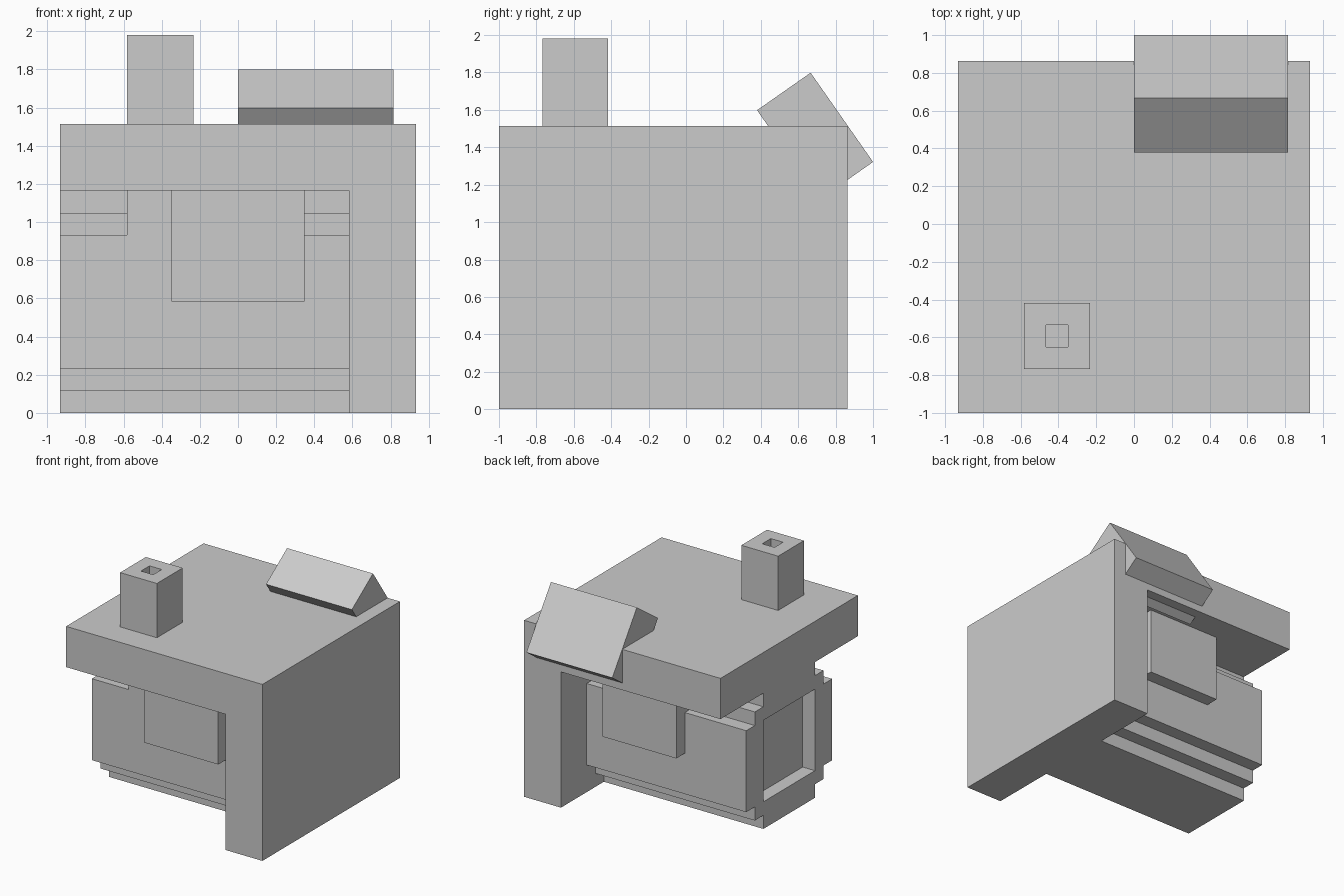
import bpy, bmesh, math
from mathutils import Vector

if "Cube" in bpy.data.objects:
    bpy.data.objects.remove(bpy.data.objects["Cube"])

U = 0.1165              # the model sits on a regular unit grid
YC = -1 + 8 * U         # y centre of the main block


def pt(x, y, z):
    return Vector((x * U, y * U + YC, z * U))


def prism(name, points, offset):
    """Extrude a planar polygon (grid units) along an offset."""
    bm = bmesh.new()
    face = bm.faces.new([bm.verts.new(pt(*p)) for p in points])
    ext = bmesh.ops.extrude_face_region(bm, geom=[face])
    moved = [v for v in ext["geom"] if isinstance(v, bmesh.types.BMVert)]
    bmesh.ops.translate(bm, verts=moved, vec=Vector(offset) * U)
    bmesh.ops.recalc_face_normals(bm, faces=bm.faces)
    mesh = bpy.data.meshes.new(name)
    bm.to_mesh(mesh)
    bm.free()
    obj = bpy.data.objects.new(name, mesh)
    bpy.context.collection.objects.link(obj)
    return obj


def box(name, x0, x1, y0, y1, z0, z1):
    return prism(name, [(x0, y0, z0), (x1, y0, z0), (x1, y1, z0), (x0, y1, z0)],
                 (0, 0, z1 - z0))


def cut(obj, *bounds):
    cutter = box("cutter", *bounds)
    cutter.hide_render = True
    mod = obj.modifiers.new("recess", 'BOOLEAN')
    mod.operation, mod.solver, mod.object = 'DIFFERENCE', 'EXACT', cutter
    bpy.context.view_layer.objects.active = obj
    bpy.ops.object.modifier_apply(modifier=mod.name)
    bpy.data.objects.remove(cutter)


# Roof slab and right wall as one L-shaped shell
shell = [(-8, 13), (-8, 10), (5, 10), (5, 0), (8, 0), (8, 13)]
prism("roof_and_wall", [(x, -8, z) for x, z in shell], (0, 16, 0))

# Stepped body, mirrored front to back, with a recess in its left end
half = [(3, 0), (3, 1), (4, 1), (4, 2), (5, 2), (5, 8), (4, 8), (4, 9), (3, 9), (3, 10)]
profile = half + [(-y, z) for y, z in reversed(half)]
body = prism("stepped_body", [(-8, y, z) for y, z in profile], (13, 0, 0))
cut(body, -9, -7, -3, 3, 2, 8)

# Flush front filler and the panel block running front to back
box("front_filler", -5, 3, -5, 0, 8, 10)
box("panel_block", -3, 3, -6, 6, 5, 10)

# Chimney with a square flue
chimney = box("chimney", -5, -2, -6, -3, 13, 17)
cut(chimney, -4, -3, -5, -4, 13.02, 18)

# Tilted box through the back edge of the roof
bpy.ops.mesh.primitive_cube_add(size=1, location=(3.5 * U, 0.69, 1.46),
                                rotation=(math.radians(35), 0, 0))
tilted = bpy.context.object
tilted.name = "tilted_box"
tilted.scale = (7 * U, 3 * U, 5 * U)
